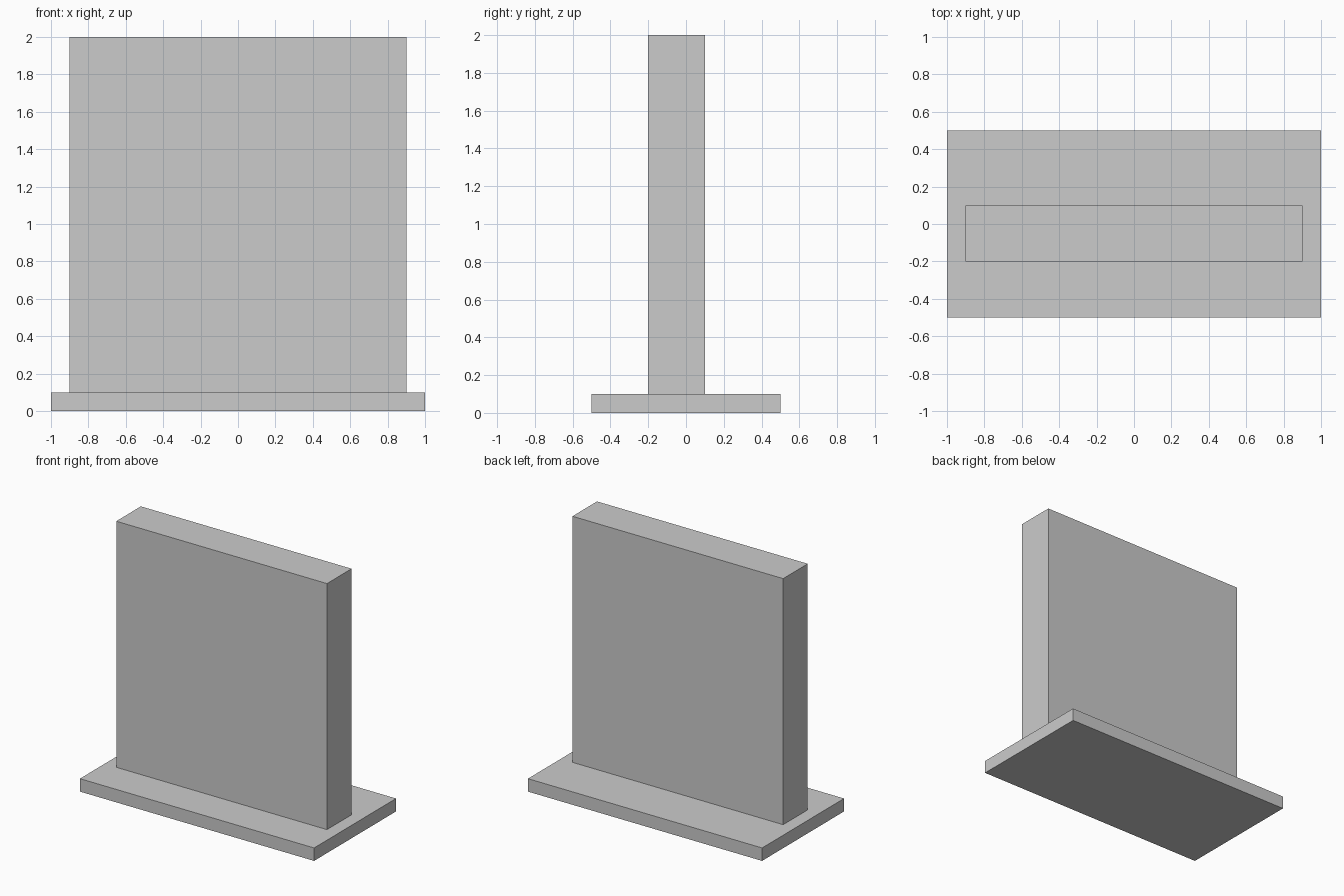
import bpy

if "Cube" in bpy.data.objects:
    bpy.data.objects.remove(bpy.data.objects["Cube"])


def box(name, x, y, z):
    """Add a box spanning the given (min, max) ranges."""
    spans = (x, y, z)
    bpy.ops.mesh.primitive_cube_add(size=1, location=[(a + b) / 2 for a, b in spans])
    obj = bpy.context.object
    obj.name = name
    obj.scale = [b - a for a, b in spans]
    bpy.ops.object.transform_apply(location=False, rotation=False, scale=True)
    return obj


# Flat plinth on the ground
box("base_plinth", (-1, 1), (-0.5, 0.5), (0, 0.1))

# Upright slab, set slightly forward of centre
box("upright_slab", (-0.9, 0.9), (-0.2, 0.1), (0.1, 2.0))
